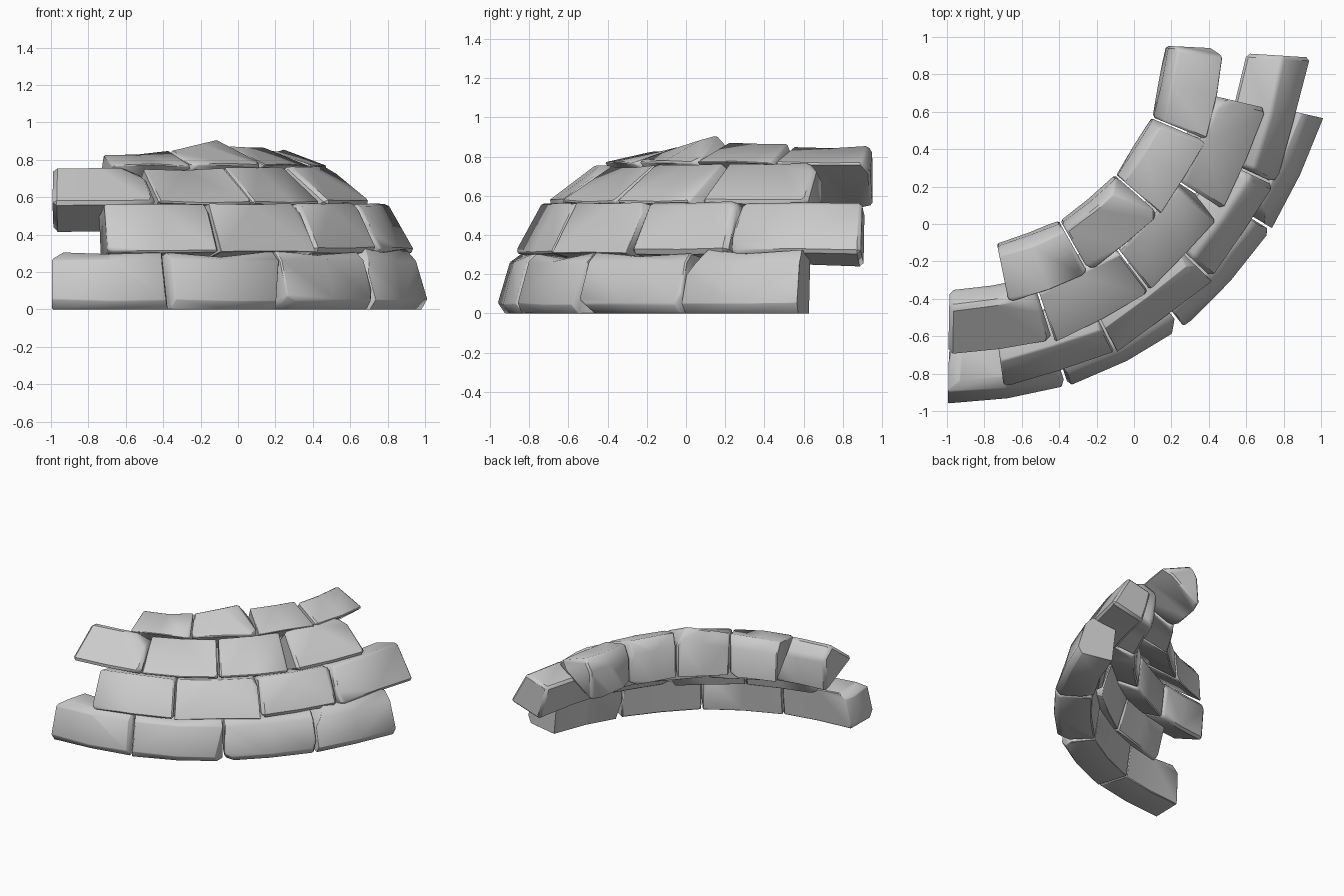
import bpy, bmesh, math, random
from mathutils import Vector

cube = bpy.data.objects.get("Cube")
if cube:
    bpy.data.objects.remove(cube)
random.seed(11)

stone = bpy.data.materials.new("light grey stone")
stone.use_nodes = True
stone.diffuse_color = (0.6, 0.6, 0.6, 1)
stone.node_tree.nodes["Principled BSDF"].inputs["Base Color"].default_value = (0.6, 0.6, 0.6, 1)

CENTRE = Vector((-0.96, 1.01, 0))
# Each course: cross-section (radius, height) from outer low round to inner low,
# joint angles, outward reach at each joint, and lift of the upper edges
# (start, end) for each block
COURSES = [
    ("base", [(1.95, 0.0), (1.985, 0.05), (1.925, 0.26), (1.87, 0.31), (1.67, 0.29), (1.71, 0.0)],
     [-1.2, 17.8, 38, 58.5, 77.5], [-0.015, -0.01, 0, 0, 0.035],
     [(0, 0.01), (0, 0), (0.01, 0), (0.02, 0.02)]),
    ("second", [(1.90, 0.31), (1.76, 0.57), (1.55, 0.51), (1.63, 0.24)],
     [7.8, 27, 46.5, 65, 86.6], [0, 0, 0, 0, 0.01],
     [(-0.01, 0), (0, 0), (0, 0.01), (0, 0)]),
    ("third", [(1.73, 0.57), (1.46, 0.77), (1.36, 0.68), (1.39, 0.40)],
     [-1.3, 18, 37.3, 56.8, 77], [0, 0, 0, 0, 0],
     [(0, 0), (-0.01, -0.01), (0, 0), (0.01, 0.01)]),
    ("top", [(1.465, 0.77), (1.21, 0.86), (1.155, 0.77), (1.14, 0.53)],
     [11.3, 29.5, 49, 67.3, 87.3], [0, 0, 0, 0, -0.01],
     [(-0.03, -0.01), (-0.01, 0.07), (0.01, 0.01), (-0.01, 0)]),
]


def place(radius, height, degrees):
    a = math.radians(degrees)
    return CENTRE + Vector((radius * math.sin(a), -radius * math.cos(a), height))


def chip(bm, corner, middle, depth):
    """Slice a corner off with a slanted plane."""
    normal = (corner - middle).normalized()
    normal += Vector([random.uniform(-0.4, 0.4) for _ in range(3)])
    normal.normalize()
    cut = bmesh.ops.bisect_plane(
        bm, geom=bm.verts[:] + bm.edges[:] + bm.faces[:], dist=0.0001,
        plane_co=corner - normal * depth, plane_no=normal, clear_outer=True)
    rim = [e for e in cut["geom_cut"] if isinstance(e, bmesh.types.BMEdge)]
    bmesh.ops.holes_fill(bm, edges=rim, sides=0)


def stone_block(name, profile, angles, reaches, lifts, bulge, sag):
    bm = bmesh.new()
    start, end = angles
    half = math.radians(end - start) / 2
    count = len(profile)
    upper = range(count - 3 if count > 4 else 1, count - 1)
    rings = []
    # Three cross-sections, the middle one nearly on the chord and sagging
    for k in range(3):
        t = k / 2
        ring = []
        for i, (r, z) in enumerate(profile):
            r += reaches[0] * (1 - t) + reaches[1] * t + random.uniform(-0.006, 0.006)
            if k == 1:
                r *= math.cos(half) + bulge * (1 - math.cos(half))
            if z > 0:
                z += random.uniform(-0.006, 0.006)
            if i in upper:
                z += lifts[0] * (1 - t) + lifts[1] * t - (sag if k == 1 else 0)
            ring.append(bm.verts.new(place(r, z, start + (end - start) * t)))
        rings.append(ring)
    for a, b in zip(rings, rings[1:]):
        for i in range(count):
            j = (i + 1) % count
            bm.faces.new((a[i], a[j], b[j], b[i]))
    bm.faces.new(rings[0][::-1])
    bm.faces.new(rings[2])
    bmesh.ops.recalc_face_normals(bm, faces=bm.faces[:])

    # Worn corners, then worn edges
    middle = sum((v.co for v in bm.verts), Vector()) / len(bm.verts)
    corners = [v.co.copy() for ring in (rings[0], rings[2]) for v in ring]
    for corner in random.sample(corners, 3):
        chip(bm, corner, middle, random.uniform(0.015, 0.035))
    bmesh.ops.recalc_face_normals(bm, faces=bm.faces[:])
    sharp = [e for e in bm.edges if e.is_manifold and e.calc_face_angle() > 0.7]
    bmesh.ops.bevel(bm, geom=sharp, offset=0.025, segments=1, profile=0.5,
                    affect='EDGES', clamp_overlap=True)

    mesh = bpy.data.meshes.new(name)
    bm.to_mesh(mesh)
    bm.free()
    mesh.materials.append(stone)
    obj = bpy.data.objects.new(name, mesh)
    bpy.context.collection.objects.link(obj)
    return obj


# Lay the courses, each leaning further in than the one below
blocks = []
for course, profile, joints, reach, lifts in COURSES:
    base = course == "base"
    for n in range(4):
        blocks.append(stone_block(
            f"{course}_course_block_{n + 1}", profile, (joints[n] + 0.2, joints[n + 1] - 0.2),
            reach[n:n + 2], lifts[n], 0.75 if base else 0.3, 0.025 if base else 0.005))

bpy.ops.object.select_all(action='DESELECT')
for block in blocks:
    block.select_set(True)
bpy.context.view_layer.objects.active = blocks[0]
bpy.ops.object.shade_smooth_by_angle(angle=math.radians(40))
